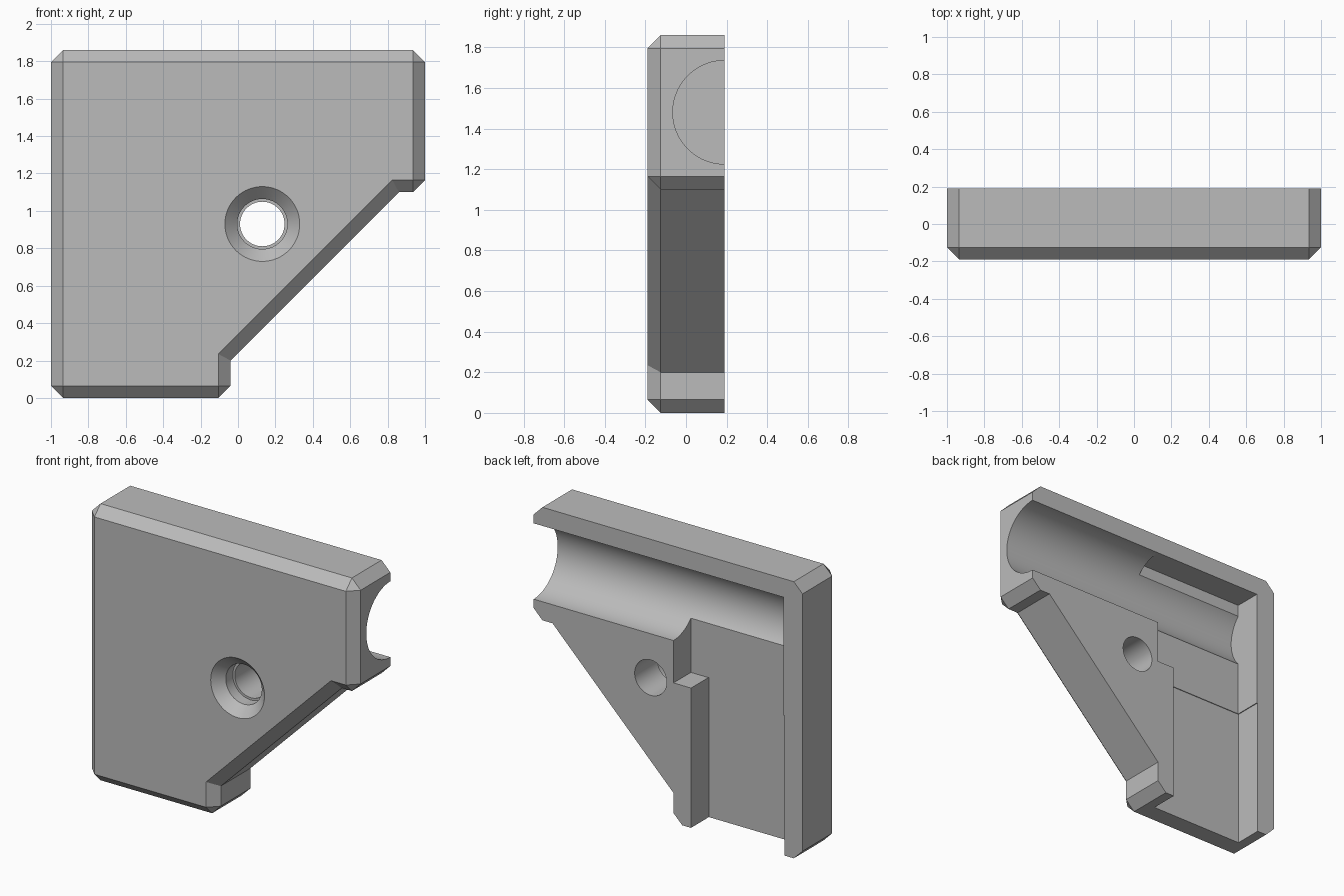
import bpy, bmesh, math
from mathutils import Matrix

if "Cube" in bpy.data.objects:
    bpy.data.objects.remove(bpy.data.objects["Cube"], do_unlink=True)

C = 0.065                       # chamfer size
BACK, FRONT, TOP = 0.19, -0.19, 1.86

grey = bpy.data.materials.new("plain grey")
grey.use_nodes = True
grey.diffuse_color = (0.5, 0.5, 0.5, 1)
grey.node_tree.nodes["Principled BSDF"].inputs["Base Color"].default_value = (0.5, 0.5, 0.5, 1)


def make_object(name, bm):
    bmesh.ops.remove_doubles(bm, verts=bm.verts, dist=0.0005)
    bmesh.ops.recalc_face_normals(bm, faces=bm.faces)
    mesh = bpy.data.meshes.new(name)
    bm.to_mesh(mesh)
    bm.free()
    mesh.materials.append(grey)
    obj = bpy.data.objects.new(name, mesh)
    bpy.context.collection.objects.link(obj)
    return obj


def loft(name, rings):
    """Skin a list of equal-length point rings and cap both ends."""
    bm = bmesh.new()
    loops = [[bm.verts.new(p) for p in ring] for ring in rings]
    n = len(loops[0])
    for a, b in zip(loops, loops[1:]):
        for i in range(n):
            j = (i + 1) % n
            bm.faces.new((a[i], a[j], b[j], b[i]))
    bm.faces.new(loops[0])
    bm.faces.new(loops[-1])
    return make_object(name, bm)


def box(name, lo, hi):
    bm = bmesh.new()
    bmesh.ops.create_cube(bm, size=1)
    for v in bm.verts:
        v.co = [(a + b) / 2 + c * (b - a) for a, b, c in zip(lo, hi, v.co)]
    return make_object(name, bm)


def circle(radius, y, x=0.13, z=0.93, n=64):
    turns = [2 * math.pi * i / n for i in range(n)]
    return [(x + radius * math.cos(t), y, z + radius * math.sin(t)) for t in turns]


def cut(target, cutter):
    mod = target.modifiers.new("cut", "BOOLEAN")
    mod.operation, mod.solver, mod.object = "DIFFERENCE", "EXACT", cutter
    graph = bpy.context.evaluated_depsgraph_get()
    mesh = bpy.data.meshes.new_from_object(target.evaluated_get(graph))
    target.modifiers.clear()
    target.data = mesh
    bpy.data.objects.remove(cutter, do_unlink=True)


# Bracket body: side outline paired with the inset front outline
L, R, T = -1 + C, 1 - C, TOP - C
FOOT, TIP = -0.04, 1.1
outline = [
    ((-1, C), (L, C)), ((L, 0), (L, C)),
    ((FOOT - C, 0), (FOOT - C, C)), ((FOOT, C), (FOOT - C, C)),
    ((FOOT, 0.2), (FOOT - C, 0.235)),
    ((0.86, TIP), (0.825, TIP + C)),
    ((R, TIP), (R, TIP + C)), ((1, TIP + C), (R, TIP + C)),
    ((1, T), (R, T)), ((R, TOP), (R, T)),
    ((L, TOP), (L, T)), ((-1, T), (L, T)),
]
body = loft("bracket_body", [
    [(s[0], BACK, s[1]) for s, f in outline],
    [(s[0], FRONT + C, s[1]) for s, f in outline],
    [(f[0], FRONT, f[1]) for s, f in outline],
])

# Round channel along the back, open at one end
WALL, LEDGE, AXIS, RAD = -0.86, 0.94, 1.48, 0.255
bm = bmesh.new()
bmesh.ops.create_cone(bm, cap_ends=True, segments=96, radius1=RAD, radius2=RAD, depth=2,
                      matrix=Matrix.Translation((WALL + 1, BACK, AXIS))
                      @ Matrix.Rotation(math.pi / 2, 4, "Y"))
cut(body, make_object("channel_cutter", bm))

# Stepped pocket behind the plate
cut(body, box("upper_pocket_cutter", (WALL, 0.005, LEDGE), (FOOT, 0.4, AXIS + RAD)))
cut(body, box("lower_pocket_cutter", (WALL - 0.006, 0, -0.2), (-0.17, 0.4, LEDGE)))

# Countersunk screw hole
cut(body, loft("hole_cutter", [
    circle(0.21, FRONT - 0.01), circle(0.134, FRONT + 0.066),
    circle(0.134, FRONT + 0.14), circle(0.119, FRONT + 0.14), circle(0.119, 0.4),
]))

bpy.ops.object.select_all(action="DESELECT")
body.select_set(True)
bpy.context.view_layer.objects.active = body
bpy.ops.object.shade_smooth_by_angle(angle=math.radians(25))
